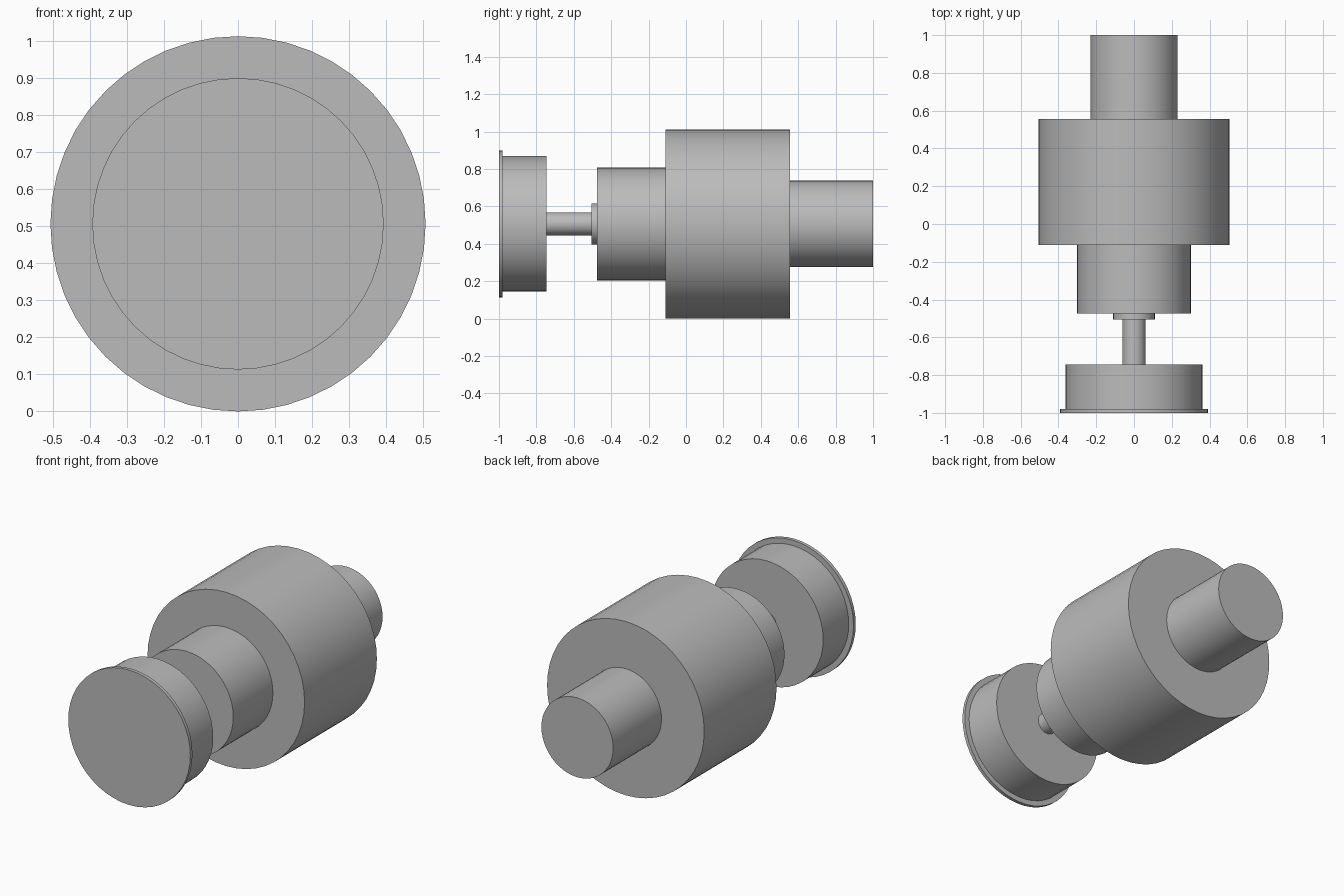
import bpy
import math

if "Cube" in bpy.data.objects:
    bpy.data.objects.remove(bpy.data.objects["Cube"], do_unlink=True)

AXIS_HEIGHT = 0.506
SIDES = 48

# Single plain grey finish
grey = bpy.data.materials.new("plain_grey")
grey.use_nodes = True
colour = (0.5, 0.5, 0.5, 1)
grey.diffuse_color = colour
grey.node_tree.nodes["Principled BSDF"].inputs["Base Color"].default_value = colour


def cylinder(name, radius, front, back):
    """Closed cylinder lying along y, between two y positions."""
    bpy.ops.mesh.primitive_cylinder_add(
        vertices=SIDES, radius=radius, depth=back - front,
        location=(0, (front + back) / 2, AXIS_HEIGHT),
        rotation=(math.pi / 2, 0, 0))
    part = bpy.context.object
    part.name = name
    part.data.materials.append(grey)
    bpy.ops.object.shade_smooth_by_angle(angle=math.radians(30))
    return part


# Front head with its thin rim
cylinder("head_rim", 0.393, -1.0, -0.98)
cylinder("head", 0.362, -0.98, -0.745)

# Stem and collar joining the head to the body
cylinder("stem", 0.062, -0.745, -0.505)
cylinder("collar", 0.11, -0.505, -0.475)

# Stepped body
cylinder("neck", 0.302, -0.475, -0.11)
cylinder("main_body", AXIS_HEIGHT, -0.11, 0.555)
cylinder("rear_shaft", 0.231, 0.555, 1.0)
